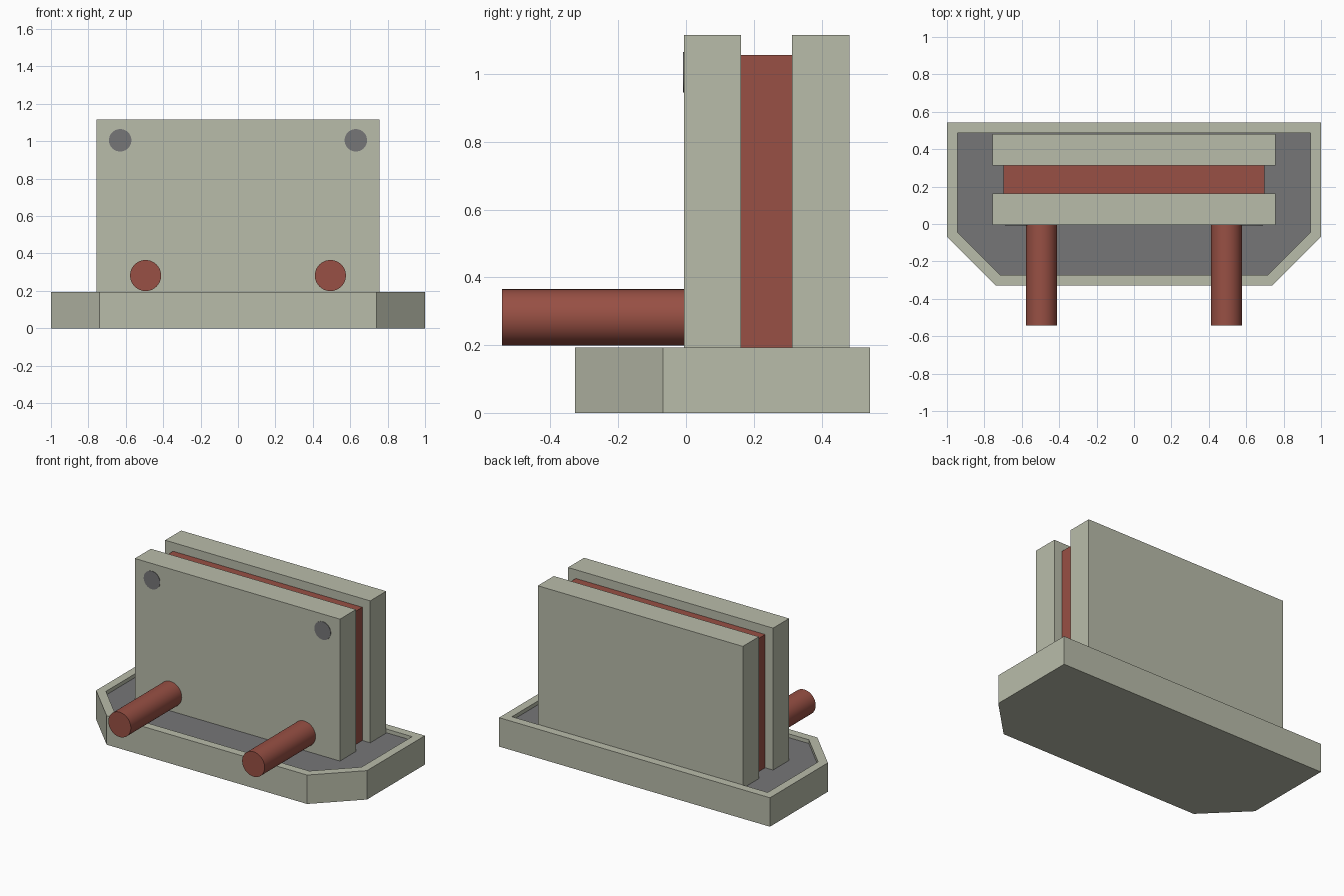
import bpy
import bmesh
import math

cube = bpy.data.objects.get("Cube")
if cube:
    bpy.data.objects.remove(cube, do_unlink=True)


def material(name, rgb):
    mat = bpy.data.materials.new(name)
    mat.use_nodes = True
    color = (*rgb, 1)
    mat.diffuse_color = color
    mat.node_tree.nodes["Principled BSDF"].inputs["Base Color"].default_value = color
    return mat


BEIGE = material("pale_beige", (0.485, 0.503, 0.402))
GREY = material("mid_grey", (0.181, 0.181, 0.185))
RED = material("brick_red", (0.314, 0.08, 0.058))

BASE_TOP, FLOOR = 0.193, 0.168


def box(name, half_x, y0, y1, z0, z1, mat):
    bpy.ops.mesh.primitive_cube_add(size=1, location=(0, (y0 + y1) / 2, (z0 + z1) / 2))
    obj = bpy.context.object
    obj.name = name
    obj.scale = (2 * half_x, y1 - y0, z1 - z0)
    bpy.ops.object.transform_apply(location=False, rotation=False, scale=True)
    obj.data.materials.append(mat)


def rod(name, x, z, radius, y0, y1, mat):
    bpy.ops.mesh.primitive_cylinder_add(vertices=48, radius=radius, depth=y1 - y0,
                                        location=(x, (y0 + y1) / 2, z),
                                        rotation=(math.pi / 2, 0, 0))
    obj = bpy.context.object
    obj.name = name
    obj.data.materials.append(mat)
    bpy.ops.object.shade_smooth_by_angle(angle=math.radians(35))


# Base tray: chamfered outline, extruded, with a shallow recess in the top
half = [(0.74, -0.328), (1.0, -0.068), (1.0, 0.543)]
outline = half + [(-x, y) for x, y in reversed(half)]
bm = bmesh.new()
bottom = bm.faces.new([bm.verts.new((x, y, 0)) for x, y in outline])
extruded = bmesh.ops.extrude_face_region(bm, geom=[bottom])["geom"]
for v in extruded:
    if isinstance(v, bmesh.types.BMVert):
        v.co.z = BASE_TOP
bmesh.ops.recalc_face_normals(bm, faces=bm.faces[:])
bm.faces.ensure_lookup_table()
top = max(bm.faces, key=lambda f: f.calc_center_median().z)
bmesh.ops.inset_region(bm, faces=[top], thickness=0.056, use_even_offset=True)
floor = bmesh.ops.extrude_discrete_faces(bm, faces=[top])["faces"][0]
for v in floor.verts:
    v.co.z = FLOOR
floor.material_index = 1
mesh = bpy.data.meshes.new("base_tray")
bm.to_mesh(mesh)
bm.free()
mesh.materials.append(BEIGE)
mesh.materials.append(GREY)
bpy.context.collection.objects.link(bpy.data.objects.new("base_tray", mesh))

# Upright slabs with the plate between them
box("front_slab", 0.757, -0.006, 0.163, FLOOR, 1.115, BEIGE)
box("middle_plate", 0.699, 0.163, 0.313, FLOOR, 1.057, RED)
box("back_slab", 0.757, 0.313, 0.482, FLOOR, 1.115, BEIGE)

# Front rods and corner spots
for side, sign in (("right", -1), ("left", 1)):
    rod(side + "_rod", sign * 0.494, 0.282, 0.083, -0.543, -0.006, RED)
    rod(side + "_corner_spot", sign * 0.63, 1.005, 0.06, -0.009, -0.003, GREY)
